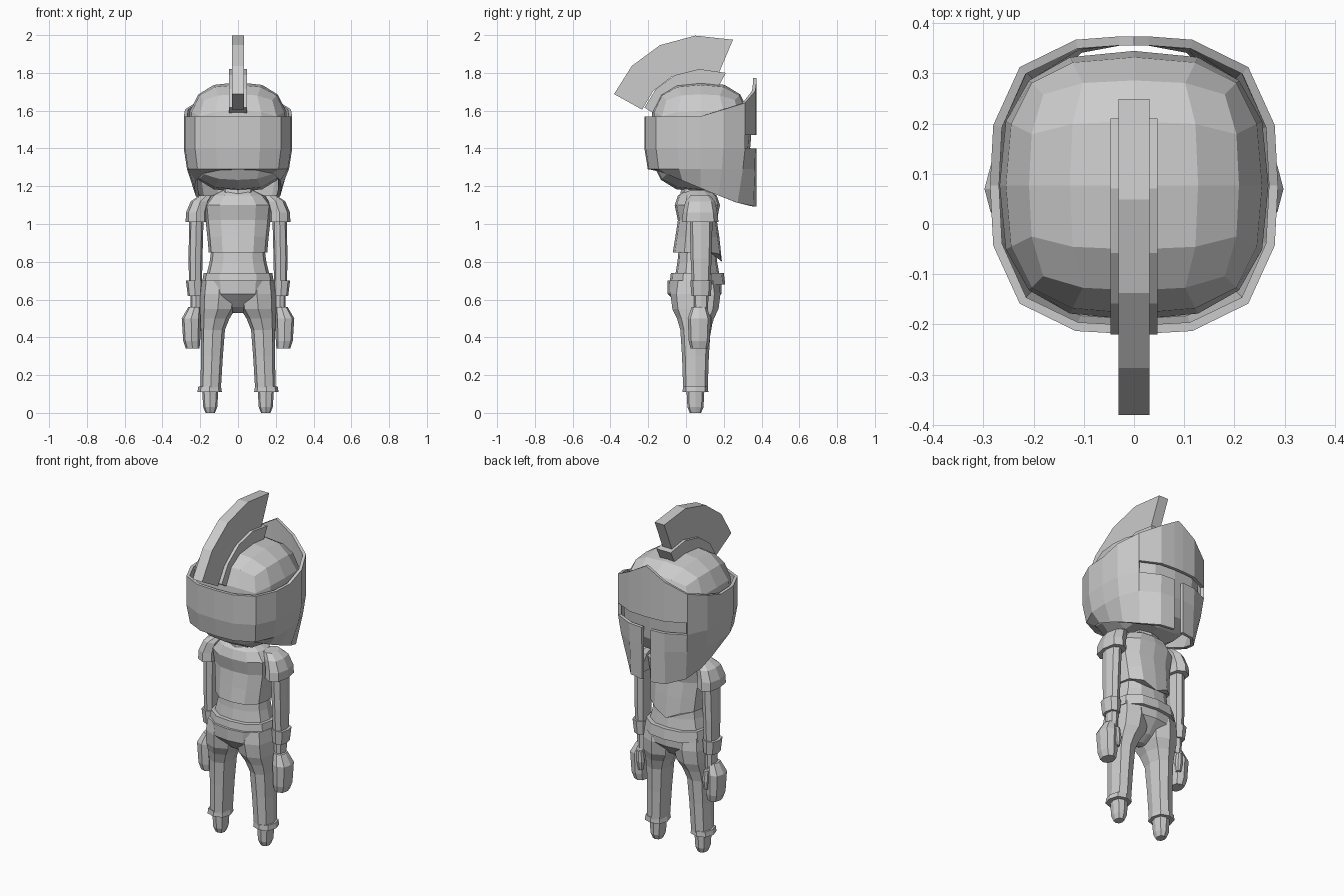
import bpy, bmesh, math
from mathutils import Vector

cube = bpy.data.objects.get("Cube")
if cube:
    bpy.data.objects.remove(cube, do_unlink=True)

GREY = (.6, .6, .6, 1)
grey = bpy.data.materials.new("plain grey")
grey.use_nodes = True
grey.diffuse_color = GREY
grey.node_tree.nodes["Principled BSDF"].inputs["Base Color"].default_value = GREY

BODY_Y = .06
HEAD_CENTRE = Vector((0, .077, 1.46))
HEAD_SIZE = Vector((.268, .268, .29))


def finish(name, bm):
    """Turn a bmesh into a flat shaded grey object."""
    bmesh.ops.recalc_face_normals(bm, faces=bm.faces[:])
    mesh = bpy.data.meshes.new(name)
    bm.to_mesh(mesh)
    bm.free()
    mesh.materials.append(grey)
    obj = bpy.data.objects.new(name, mesh)
    bpy.context.collection.objects.link(obj)
    return obj


def boxy(direction, power):
    """Push a direction out onto a rounded box of unit radius."""
    return direction / sum(abs(c) ** power for c in direction) ** (1 / power)


def around(angle, power):
    return boxy(Vector((math.cos(angle), math.sin(angle), 0)), power)


def skin(name, sections):
    """Join closed sections of equal size into a capped solid."""
    bm = bmesh.new()
    loops = [[bm.verts.new(p) for p in section] for section in sections]
    for first, second in zip(loops, loops[1:]):
        for i in range(len(first)):
            bm.faces.new((first[i - 1], first[i], second[i], second[i - 1]))
    bm.faces.new(loops[0])
    bm.faces.new(loops[-1])
    return finish(name, bm)


def loft(name, rings, depth=(1, 1), y=BODY_Y, sides=8, side=1):
    """Skin rings given as (height, offset, radius); depth blends bottom to top."""
    sections = []
    for index, (z, x, radius) in enumerate(rings):
        blend = index / (len(rings) - 1)
        ratio = depth[0] * (1 - blend) + depth[1] * blend
        points = [around(math.tau * step / sides, 2.5) * radius for step in range(sides)]
        sections.append([(side * (x + p.x), y + p.y * ratio, z) for p in points])
    return skin(name, sections)


def crest(name, start, end, half_width, outer, inner, steps=4):
    """Build an upright fan whose outer and inner radius depend on the sweep."""
    sections = []
    for step in range(steps + 1):
        t = step / steps
        angle = math.radians(start + (end - start) * t)
        sections.append([(x, .03 + radius * math.cos(angle),
                          HEAD_CENTRE.z + radius * math.sin(angle))
                         for radius, x in ((outer(t), half_width), (outer(t), -half_width),
                                           (inner(t), -half_width), (inner(t), half_width))])
    return skin(name, sections)


# Head: a cube grid pushed out to a boxy ball
bm = bmesh.new()
bmesh.ops.create_cube(bm, size=2)
bmesh.ops.subdivide_edges(bm, edges=bm.edges[:], cuts=3, use_grid_fill=True)
for v in bm.verts:
    v.co = HEAD_CENTRE + Vector(a * b for a, b in zip(boxy(v.co, 2.8), HEAD_SIZE))
finish("head", bm)

# Helmet: a boxy ring of columns with a peaked brow and lowered cheeks
FRONT = math.pi / 2
angles = sorted([math.tau * i / 16 for i in range(16)] + [FRONT - .1, FRONT + .1])
bm = bmesh.new()
grid = []
for angle in angles:
    p = around(angle, 3)
    x, y = p.x * .287, p.y * .297
    forward = max(0, y)
    peak = max(0, .2 - abs(x)) if y > 0 else 0
    brow = 1.57 + .3 * forward + .57 * peak
    jaw = 1.19 - .33 * y
    taper = .8 + .2 * max(0, p.y) ** 8
    rows = ((brow, 1), (1.47, 1), (1.4, 1), (1.29, .7 + .3 * taper), (jaw, taper))
    grid.append([bm.verts.new((x * f, HEAD_CENTRE.y + y * f, z)) for z, f in rows])
for column, first in enumerate(grid):
    second = grid[column - 1]
    at_front = min(first[0].co.y, second[0].co.y) > .3
    at_nose = at_front and max(abs(first[0].co.x), abs(second[0].co.x)) < .05
    for row in range(4):
        eye_slit = at_front and row == 1
        nose_gap = at_nose and row > 1
        if not (eye_slit or nose_gap):
            bm.faces.new((first[row], second[row], second[row + 1], first[row + 1]))
bmesh.ops.delete(bm, geom=[v for v in bm.verts if not v.link_faces], context="VERTS")
helmet = finish("helmet", bm)
solid = helmet.modifiers.new("thickness", "SOLIDIFY")
solid.thickness = .018
solid.offset = -1

# Crest rail and plume
crest("crest_rail", 62, 148, .047, lambda t: .385 - .09 * t, lambda t: .27 - .07 * t)
crest("crest_plume", 67, 151, .031, lambda t: .56 - .09 * t, lambda t: .37 - .07 * t)

# Torso, vest and belt
loft("neck", [(1.1, 0, .1), (1.22, 0, .08)])
loft("torso", [(.7, 0, .175), (.8, 0, .15), (.95, 0, .13)], (.7, .7), sides=12)
vest = loft("vest", [(.85, 0, .155), (.93, 0, .162), (1.02, 0, .172)], (.84, .6), sides=12)
for v in vest.data.vertices:
    if v.co.z < .9 and v.co.y > .16:
        v.co.z -= max(0, .05 - .5 * abs(v.co.x))
loft("collar", [(1.02, 0, .172), (1.1, 0, .18), (1.15, 0, .14), (1.18, 0, .08)],
     (.6, .8), sides=12)
loft("belt", [(.68, 0, .192), (.74, 0, .182)], (.77, .77), sides=12)
loft("pelvis", [(.53, 0, .03), (.56, 0, .09), (.63, 0, .17), (.7, 0, .18)],
     (.9, .8), .045, sides=12)

# Limbs and their trim
for word, side in (("left", 1), ("right", -1)):
    def limb(part, rings, depth, y=BODY_Y):
        loft(f"{word}_{part}", rings, depth, y, side=side)

    limb("leg", [(.12, .145, .054), (.3, .138, .058), (.44, .133, .064), (.5, .122, .077),
                 (.55, .107, .094), (.63, .1, .1), (.7, .1, .09)], (1.2, 1.35), .05)
    limb("trouser_cuff", [(.11, .15, .065), (.14, .15, .06)], (1.05, 1.1), .05)
    limb("foot", [(0, .147, .025), (.03, .147, .037), (.12, .147, .043)], (1.2, 1.1), .05)
    limb("shoulder_pad", [(1.01, .22, .057), (1.06, .22, .056), (1.12, .2, .05),
                          (1.15, .17, .035)], (1.7, 1.5), .075)
    limb("arm", [(.66, .225, .034), (.82, .225, .037), (1.04, .22, .038)], (1.4, 1.6), .08)
    limb("wrist", [(.53, .223, .028), (.65, .223, .028)], (1.3, 1.4), .08)
    limb("arm_cuff", [(.62, .228, .038), (.7, .23, .046)], (1.35, 1.25), .08)
    limb("hand", [(.34, .24, .036), (.38, .245, .045), (.5, .248, .05), (.56, .23, .033)],
         (1.25, 1.2), .07)
    limb("thumb", [(.41, .215, .014), (.46, .215, .022), (.52, .22, .018)], (1, 1), .115)
